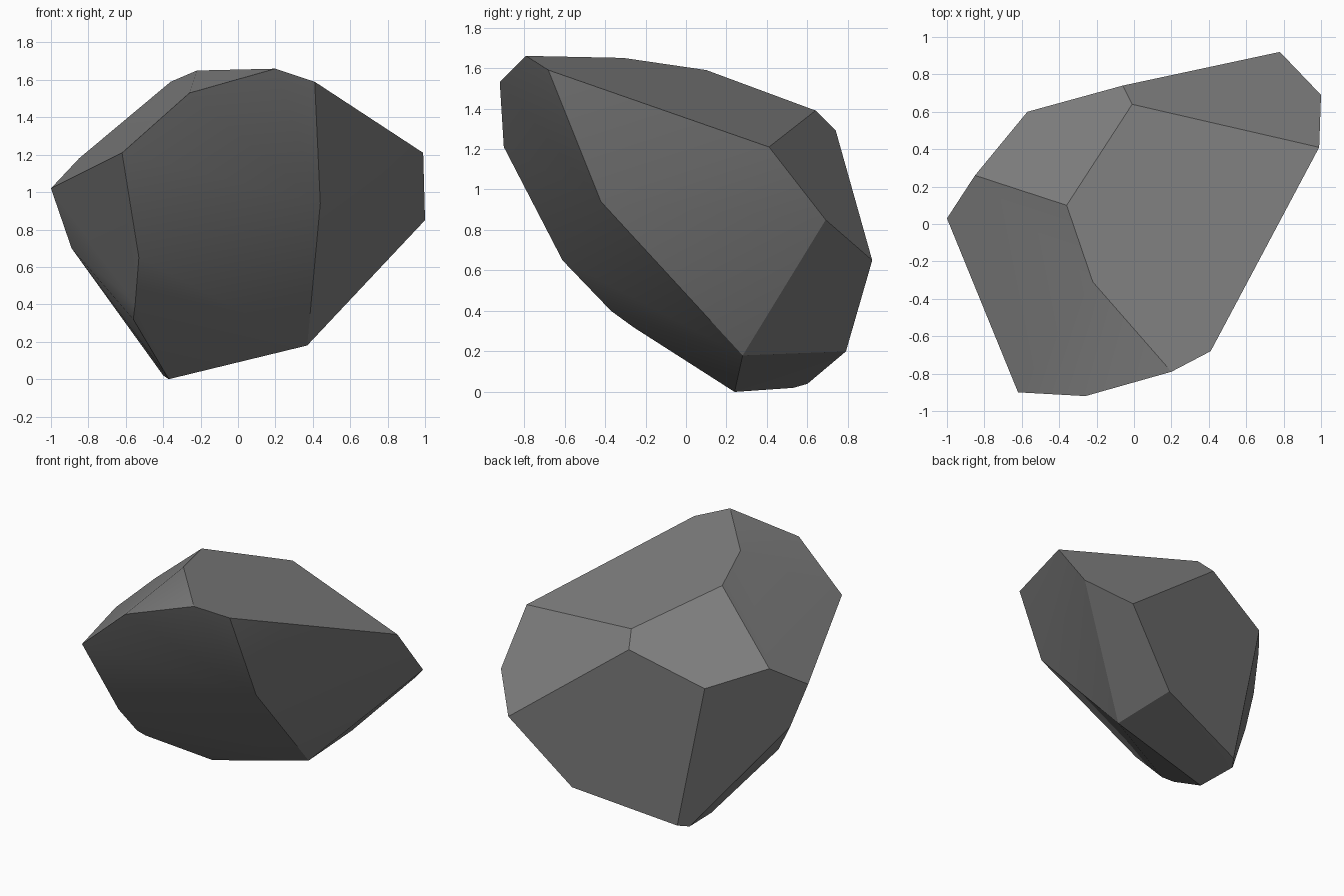
import bpy, bmesh, math

if "Cube" in bpy.data.objects:
    bpy.data.objects.remove(bpy.data.objects["Cube"])

# Corner points of the chiselled boulder, grouped by region
crown = [(-0.36, 0.10, 1.59), (-0.22, -0.31, 1.65), (0.20, -0.79, 1.66),
         (0.41, -0.68, 1.59), (0.76, -0.04, 1.37), (0.99, 0.41, 1.21),
         (-0.01, 0.64, 1.39)]
girdle = [(-1.00, 0.03, 1.02), (-0.85, 0.26, 1.18), (-0.57, 0.60, 1.09),
          (-0.06, 0.74, 1.29), (0.78, 0.92, 0.65), (1.00, 0.69, 0.85),
          (-0.62, -0.90, 1.21), (-0.26, -0.92, 1.53), (-0.89, 0.08, 0.70)]
underside = [(0.44, -0.42, 0.94), (-0.53, -0.61, 0.65), (-0.55, -0.37, 0.40),
             (-0.56, -0.26, 0.32), (-0.37, 0.24, 0.00), (-0.40, 0.53, 0.02),
             (-0.35, 0.60, 0.04), (0.37, 0.28, 0.18), (0.36, 0.79, 0.20)]

# Wrap the points in a convex hull and merge nearly flat triangles into facets
bm = bmesh.new()
for p in crown + girdle + underside:
    bm.verts.new(p)
hull = bmesh.ops.convex_hull(bm, input=bm.verts[:])
loose = [v for v in hull["geom_interior"] if isinstance(v, bmesh.types.BMVert)]
bmesh.ops.delete(bm, geom=loose, context='VERTS')
bmesh.ops.dissolve_limit(bm, angle_limit=math.radians(2.5),
                         verts=bm.verts[:], edges=bm.edges[:])
bmesh.ops.recalc_face_normals(bm, faces=bm.faces[:])

mesh = bpy.data.meshes.new("boulder")
bm.to_mesh(mesh)
bm.free()

# Plain grey stone
stone = bpy.data.materials.new("grey stone")
stone.diffuse_color = (0.21, 0.21, 0.21, 1.0)
stone.use_nodes = True
stone.node_tree.nodes["Principled BSDF"].inputs["Base Color"].default_value = stone.diffuse_color
mesh.materials.append(stone)

boulder = bpy.data.objects.new("boulder", mesh)
bpy.context.collection.objects.link(boulder)

# Soft underside, crisp main edges
bpy.context.view_layer.objects.active = boulder
boulder.select_set(True)
bpy.ops.object.shade_smooth_by_angle(angle=math.radians(30))
